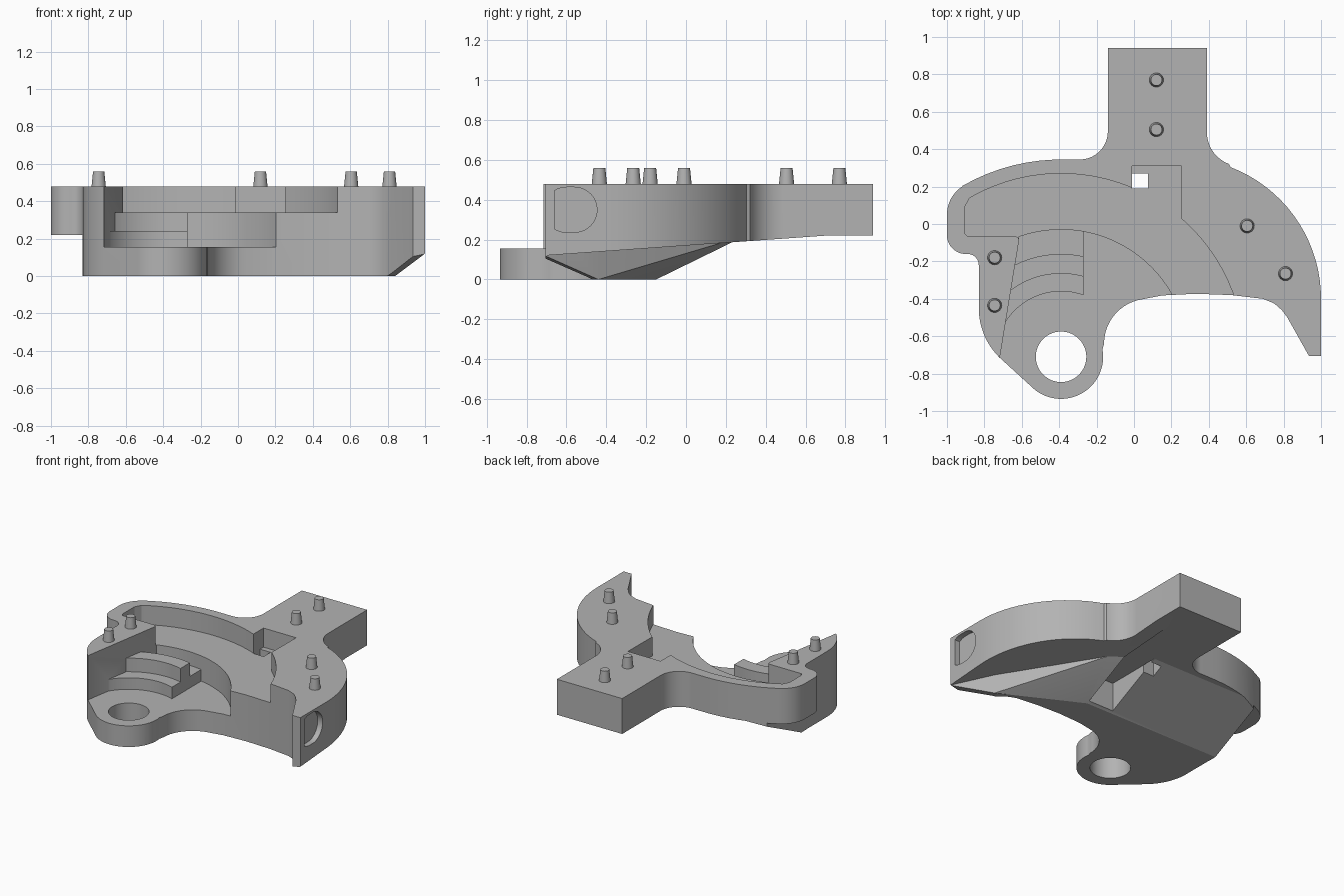
import bpy, bmesh, math
from mathutils import Vector

if "Cube" in bpy.data.objects:
    bpy.data.objects.remove(bpy.data.objects["Cube"], do_unlink=True)

grey = bpy.data.materials.new("plain grey")
grey.use_nodes = True
grey.diffuse_color = (0.45, 0.45, 0.45, 1)
grey.node_tree.nodes["Principled BSDF"].inputs["Base Color"].default_value = (0.45, 0.45, 0.45, 1)


def finish(name, bm):
    bmesh.ops.recalc_face_normals(bm, faces=bm.faces)
    mesh = bpy.data.meshes.new(name)
    bm.to_mesh(mesh)
    bm.free()
    mesh.materials.append(grey)
    ob = bpy.data.objects.new(name, mesh)
    bpy.context.collection.objects.link(ob)
    return ob


def arc(cx, cy, r, a0, a1):
    n = max(4, int(abs(a1 - a0) / 4))
    angles = [math.radians(a0 + (a1 - a0) * i / n) for i in range(n + 1)]
    return [(cx + r * math.cos(a), cy + r * math.sin(a)) for a in angles]


def prism(name, pts, lo, hi, along_x=False):
    bm = bmesh.new()
    place = (lambda u, v, w: (w, u, v)) if along_x else (lambda u, v, w: (u, v, w))
    low = [bm.verts.new(place(u, v, lo)) for u, v in pts]
    high = [bm.verts.new(place(u, v, hi)) for u, v in pts]
    bm.faces.new(low)
    bm.faces.new(high)
    for i in range(len(pts)):
        j = (i + 1) % len(pts)
        bm.faces.new((low[i], low[j], high[j], high[i]))
    return finish(name, bm)


def rect(x0, x1, y0, y1):
    return [(x0, y0), (x1, y0), (x1, y1), (x0, y1)]


def combine(target, tool, operation="DIFFERENCE", keep=False):
    mod = target.modifiers.new("combine", "BOOLEAN")
    mod.operation, mod.solver, mod.object = operation, "EXACT", tool
    bpy.context.view_layer.objects.active = target
    bpy.ops.object.modifier_apply(modifier=mod.name)
    if not keep:
        bpy.data.objects.remove(tool, do_unlink=True)


# Shared centre of the lug, its hole and the curved pockets
CX, CY = -0.39, -0.71

# Body plate: tab, outer arm, notch, lug, left lobe
outline = [(0.39, 0.94)] + arc(0.57, 0.49, 0.18, 180, 250)
outline += arc(0.246, -0.4, 0.754, 69, 0)
outline += [(1, -0.705), (0.935, -0.705), (0.82, -0.5), (0.79, -0.46), (0.75, -0.425),
            (0.69, -0.4), (0.52, -0.38), (0.33, -0.373), (0.15, -0.382)]
outline += arc(0.08, -0.64, 0.24, 100, 180)
outline += arc(CX, CY, 0.225, 10, -130)
outline += arc(-0.46, -0.45, 0.37, 225, 180)
outline += arc(-0.89, -0.22, 0.06, 0, 90)
outline += arc(-0.9, -0.06, 0.1, 270, 180)
outline += arc(-0.82, 0.05, 0.18, 180, 122)
outline += arc(CX, CY, 1.055, 120, 92)
outline += arc(-0.29, 0.495, 0.15, 270, 360) + [(-0.14, 0.94)]
body = prism("body", outline, -0.05, 0.48)

# Underside: flat left half, tilted right half, with a tapered keel left standing
hull = bmesh.new()
for x, y, z in [(-0.832, -1, 0), (0, -1, 0), (0.84, -0.44, 0), (0.28, -0.15, 0),
                (-0.832, -0.15, 0), (-0.832, 0.3, 0.22), (0.28, 0.3, 0.22), (1, -0.71, 0.12)]:
    hull.verts.new((x, y, z))
    hull.verts.new((x, y, 0.35))
result = bmesh.ops.convex_hull(hull, input=hull.verts)
loose = [v for v in hull.verts if not v.link_faces]
bmesh.ops.delete(hull, geom=loose, context="VERTS")
keel = finish("keel", hull)
void_left = prism("void_left", rect(-1.5, 1.5, -0.3, 0.22), -1.5, 0.28, True)
tilted = [(-1.5, -0.3), (1.5, -0.3), (1.5, 0.22), (0.7, 0.22), (-0.71, 0.12), (-1.5, 0.064)]
void_right = prism("void_right", tilted, 0.28, 1.5, True)
for void in (void_left, void_right):
    combine(void, keel, keep=True)
    combine(body, void)
bpy.data.objects.remove(keel, do_unlink=True)
combine(body, prism("underside_slot", rect(0.075, 0.28, -0.13, 0.7), -0.2, 0.22))

# Upper pocket, open to the front
pocket = arc(CX, CY, 0.98, 0, 49) + [(0.255, 0.31), (-0.01, 0.31)]
pocket += arc(CX, CY, 0.98, 67.2, 120)
pocket += [(-0.905, 0.09), (-0.905, -0.05), (-0.89, -0.065), (-0.635, -0.065),
           (-0.617, -0.075), (-0.615, -0.09), (-0.797, -1.2)]
combine(body, prism("upper_pocket", pocket, 0.34, 0.7))

# Deep circular pocket, bounded by the slanted left wall
deep = arc(CX, CY, 0.68, -60, 109.3) + [(-0.615, -0.09), (-0.797, -1.2)]
combine(body, prism("deep_pocket", deep, 0.155, 0.7))


# Curved steps inside the deep pocket
def step(name, r0, r1, a0, a1, top):
    start = [math.degrees(math.acos(0.12 / r)) for r in (r0, r1)]
    ring = arc(CX, CY, r0, start[0], a0) + arc(CX, CY, r1, a1, start[1])
    combine(body, prism(name, ring, 0.13, top), "UNION")


step("lower_step", 0.35, 0.69, 150, 112, 0.24)
step("upper_step", 0.445, 0.55, 133, 121, 0.34)

# Through holes and the shallow recess on the arm's end
combine(body, prism("lug_bore", arc(CX, CY, 0.135, 0, 354), -0.5, 0.7))
combine(body, prism("square_hole", rect(-0.01, 0.075, 0.19, 0.27), -0.5, 0.7))
recess = arc(-0.56, 0.35, 0.113, -90, 90) + arc(-0.6, 0.35, 0.113, 90, 122)
recess += arc(-0.6, 0.35, 0.113, 238, 270)
combine(body, prism("arm_recess", recess, 0.96, 1.2, True))

# Tapered locating pegs
pegs = [(0.12, 0.77), (0.12, 0.505), (0.605, -0.01), (0.81, -0.265),
        (-0.745, -0.18), (-0.745, -0.435)]
parts = [body]
for i, (x, y) in enumerate(pegs):
    bm = bmesh.new()
    bmesh.ops.create_cone(bm, cap_ends=True, segments=32, radius1=0.039, radius2=0.03, depth=0.09)
    bmesh.ops.translate(bm, verts=bm.verts, vec=Vector((x, y, 0.515)))
    parts.append(finish(f"peg_{i + 1}", bm))

# Smooth curved walls, crisp edges
for ob in parts:
    bpy.ops.object.select_all(action="DESELECT")
    ob.select_set(True)
    bpy.context.view_layer.objects.active = ob
    bpy.ops.object.shade_smooth_by_angle(angle=math.radians(25))
